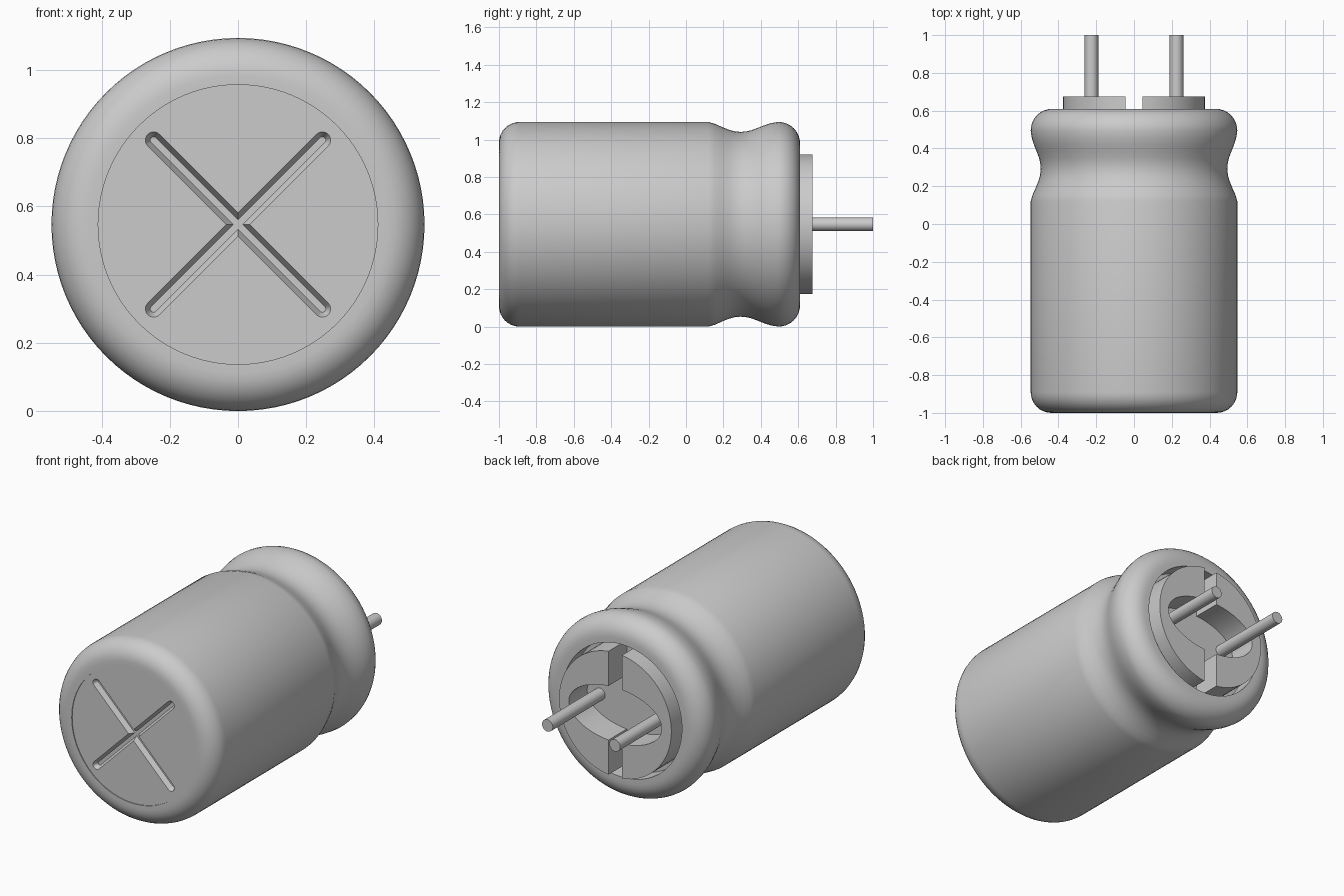
import bpy, bmesh, math
from mathutils import Matrix, Vector

cube = bpy.data.objects.get("Cube")
if cube:
    bpy.data.objects.remove(cube, do_unlink=True)

R = 0.547          # can radius, also the height of its axis
FLOOR_Y = 0.50     # seal surface inside the back rim
AXIS = Vector((0, 0, R))

grey = bpy.data.materials.new("plain grey")
grey.use_nodes = True
grey.diffuse_color = (0.6, 0.6, 0.6, 1)
grey.node_tree.nodes["Principled BSDF"].inputs["Base Color"].default_value = (0.6, 0.6, 0.6, 1)


def make_object(name, bm, smooth=True):
    bmesh.ops.translate(bm, verts=bm.verts, vec=AXIS)
    bmesh.ops.recalc_face_normals(bm, faces=bm.faces)
    mesh = bpy.data.meshes.new(name)
    bm.to_mesh(mesh)
    bm.free()
    mesh.materials.append(grey)
    ob = bpy.data.objects.new(name, mesh)
    bpy.context.collection.objects.link(ob)
    if smooth:
        shade(ob)
    return ob


def shade(ob):
    bpy.ops.object.select_all(action='DESELECT')
    ob.select_set(True)
    bpy.context.view_layer.objects.active = ob
    bpy.ops.object.shade_smooth_by_angle(angle=math.radians(30))


def lathe(name, profile, steps=96):
    """Spin (radius, y) points round the y axis."""
    bm = bmesh.new()
    verts = [bm.verts.new((r, y, 0)) for r, y in profile]
    edges = [bm.edges.new(pair) for pair in zip(verts, verts[1:])]
    bmesh.ops.spin(bm, geom=verts + edges, cent=(0, 0, 0), axis=(0, 1, 0),
                   angle=math.tau, steps=steps, use_merge=True)
    bmesh.ops.remove_doubles(bm, verts=bm.verts, dist=1e-5)
    return make_object(name, bm)


def arc(cr, cy, rad, start, end, n=8):
    return [(cr + rad * math.cos(math.radians(start + (end - start) * i / n)),
             cy + rad * math.sin(math.radians(start + (end - start) * i / n)))
            for i in range(n + 1)]


def rod(name, x, radius, y0, y1, sides):
    bm = bmesh.new()
    bmesh.ops.create_cone(bm, cap_ends=True, segments=sides, radius1=radius,
                          radius2=radius, depth=y1 - y0)
    bmesh.ops.rotate(bm, verts=bm.verts, matrix=Matrix.Rotation(math.pi / 2, 3, 'X'))
    bmesh.ops.translate(bm, verts=bm.verts, vec=(x, (y0 + y1) / 2, 0))
    return make_object(name, bm)


# Can: rounded front edge, rolled groove, rounded back rim and recessed seal
groove = [(0.547, 0.12), (0.537, 0.155), (0.521, 0.19), (0.505, 0.23), (0.497, 0.26),
          (0.494, 0.29), (0.496, 0.32), (0.503, 0.35), (0.516, 0.385), (0.530, 0.42),
          (0.541, 0.455)]
can_profile = ([(0.41, -0.95), (0.41, -1.0)]
               + arc(R - 0.11, -0.89, 0.11, -90, 0)
               + groove
               + arc(R - 0.115, 0.495, 0.115, 0, 90)
               + [(0.40, 0.61), (0.40, FLOOR_Y), (0, FLOOR_Y)])
lathe("can", can_profile)

# Front end disc, slightly sunk, with a cross of bevelled vent grooves
disc = rod("end_disc", 0, 0.41, -0.995, -0.90, 96)
for sign in (1, -1):
    bm = bmesh.new()
    rings = []
    for y, w in ((-1.005, 0.029), (-0.965, 0.010)):
        pts = [(side * 0.35 + w * math.cos(a), y, w * math.sin(a))
               for side, first in ((1, -90), (-1, 90))
               for a in (math.radians(first + 180 * i / 10) for i in range(11))]
        rings.append([bm.verts.new(p) for p in pts])
    n = len(rings[0])
    for ring in rings:
        bm.faces.new(ring)
    for i in range(n):
        j = (i + 1) % n
        bm.faces.new((rings[0][i], rings[0][j], rings[1][j], rings[1][i]))
    bmesh.ops.rotate(bm, verts=bm.verts, matrix=Matrix.Rotation(sign * math.pi / 4, 3, 'Y'))
    cutter = make_object("groove_cutter", bm, smooth=False)
    cutter.hide_render = True
    mod = disc.modifiers.new("groove", 'BOOLEAN')
    mod.operation = 'DIFFERENCE'
    mod.solver = 'EXACT'
    mod.object = cutter
    bpy.context.view_layer.objects.active = disc
    bpy.ops.object.modifier_apply(modifier=mod.name)
    bpy.data.objects.remove(cutter, do_unlink=True)
shade(disc)

# Raised seal halves: C-shaped plates round an oval window, split by a slot
GAP, PLATE_R, OVAL_X, OVAL_Z = 0.045, 0.375, 0.31, 0.165


def ellipse_half(rx, rz, n=32):
    top = math.acos(GAP / rx)
    return [(rx * math.cos(a), rz * math.sin(a))
            for a in (top - 2 * top * i / n for i in range(n + 1))]


for side, name in ((1, "left"), (-1, "right")):
    bm = bmesh.new()
    outer, inner = ([bm.verts.new((side * x, FLOOR_Y - 0.01, z)) for x, z in pts]
                    for pts in (ellipse_half(PLATE_R, PLATE_R), ellipse_half(OVAL_X, OVAL_Z)))
    faces = [bm.faces.new((outer[i], outer[i + 1], inner[i + 1], inner[i]))
             for i in range(len(outer) - 1)]
    ext = bmesh.ops.extrude_face_region(bm, geom=faces, use_keep_orig=True)
    bmesh.ops.translate(bm, vec=(0, 0.675 - FLOOR_Y + 0.01, 0),
                        verts=[g for g in ext["geom"] if isinstance(g, bmesh.types.BMVert)])
    make_object(name + "_seal_plate", bm)
    # Wire lead
    rod(name + "_lead", side * 0.225, 0.036, FLOOR_Y - 0.01, 1.0, 32)
